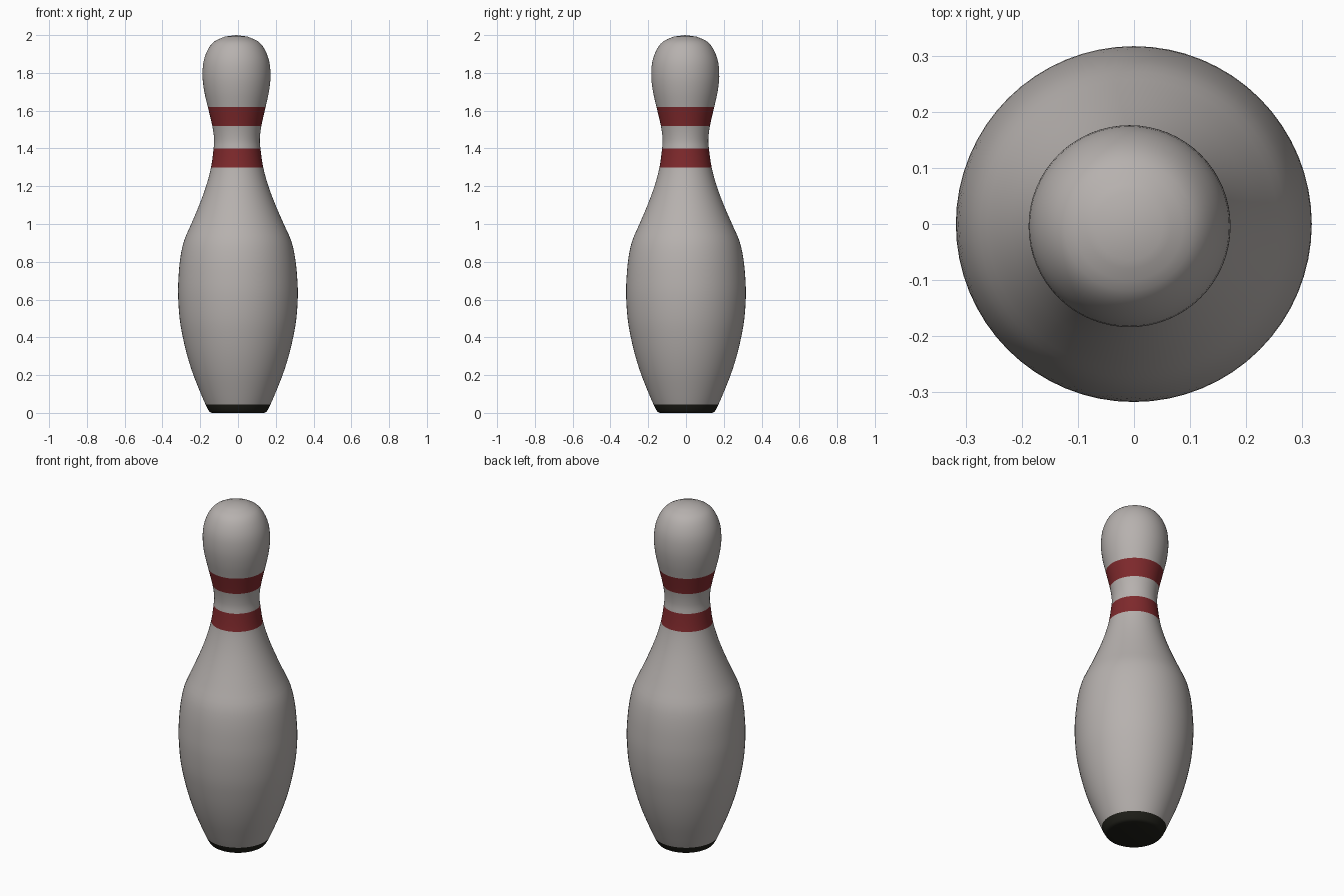
import bpy, bmesh, math

if "Cube" in bpy.data.objects:
    bpy.data.objects.remove(bpy.data.objects["Cube"])

# Silhouette: (radius, height) from base edge to crown
PROFILE = [(0.138, 0.0), (0.15, 0.006), (0.161, 0.022), (0.172, 0.045), (0.196, 0.10),
           (0.236, 0.20), (0.268, 0.30), (0.292, 0.40), (0.309, 0.50), (0.317, 0.62),
           (0.314, 0.72), (0.304, 0.82), (0.284, 0.91), (0.245, 1.0), (0.202, 1.1),
           (0.165, 1.2), (0.138, 1.3), (0.124, 1.4), (0.121, 1.45), (0.130, 1.52),
           (0.153, 1.62), (0.171, 1.70), (0.180, 1.78), (0.174, 1.86), (0.150, 1.925),
           (0.115, 1.967), (0.06, 1.992)]
SIDES, STEPS = 64, 3


def catmull(a, b, c, d, t):
    return 0.5 * (2 * b + (c - a) * t + (2 * a - 5 * b + 4 * c - d) * t * t
                  + (3 * b - a - 3 * c + d) * t ** 3)


def material(name, rgb):
    m = bpy.data.materials.new(name)
    m.diffuse_color = (*rgb, 1)
    m.use_nodes = True
    m.node_tree.nodes["Principled BSDF"].inputs["Base Color"].default_value = m.diffuse_color
    return m


# Smooth the silhouette, keeping every given height as a ring
rings = []
for i in range(len(PROFILE) - 1):
    p = [PROFILE[max(0, min(len(PROFILE) - 1, i + k))] for k in (-1, 0, 1, 2)]
    for s in range(STEPS):
        t = s / STEPS
        rings.append(tuple(catmull(*[q[k] for q in p], t) for k in (0, 1)))
rings.append(PROFILE[-1])


def axis(z):
    # The upper part leans very slightly
    k = max(0, z - 0.6) / 1.2
    return -0.008 * k, -0.004 * k


bm = bmesh.new()
loops = []
for r, z in rings:
    ox, oy = axis(z)
    loops.append([bm.verts.new((ox + r * math.cos(2 * math.pi * j / SIDES),
                                oy + r * math.sin(2 * math.pi * j / SIDES), z))
                  for j in range(SIDES)])

# Walls: colour chosen by height
for i in range(len(loops) - 1):
    mid = (rings[i][1] + rings[i + 1][1]) / 2
    for j in range(SIDES):
        k = (j + 1) % SIDES
        f = bm.faces.new((loops[i][j], loops[i][k], loops[i + 1][k], loops[i + 1][j]))
        if mid < 0.045:
            f.material_index = 2
        elif 1.3 < mid < 1.4 or 1.52 < mid < 1.62:
            f.material_index = 1

# Flat base and rounded crown
base = bm.faces.new(loops[0][::-1])
base.material_index = 2
tip = bm.verts.new((*axis(2.0), 2.0))
for j in range(SIDES):
    bm.faces.new((loops[-1][j], loops[-1][(j + 1) % SIDES], tip))

mesh = bpy.data.meshes.new("pin_body")
bm.to_mesh(mesh)
bm.free()
for m in (material("warm white", (0.47, 0.44, 0.425)),
          material("stripe red", (0.21, 0.022, 0.025)),
          material("base black", (0.014, 0.014, 0.010))):
    mesh.materials.append(m)

pin = bpy.data.objects.new("pin_body", mesh)
bpy.context.collection.objects.link(pin)
bpy.context.view_layer.objects.active = pin
pin.select_set(True)
bpy.ops.object.shade_smooth_by_angle(angle=math.radians(40))
